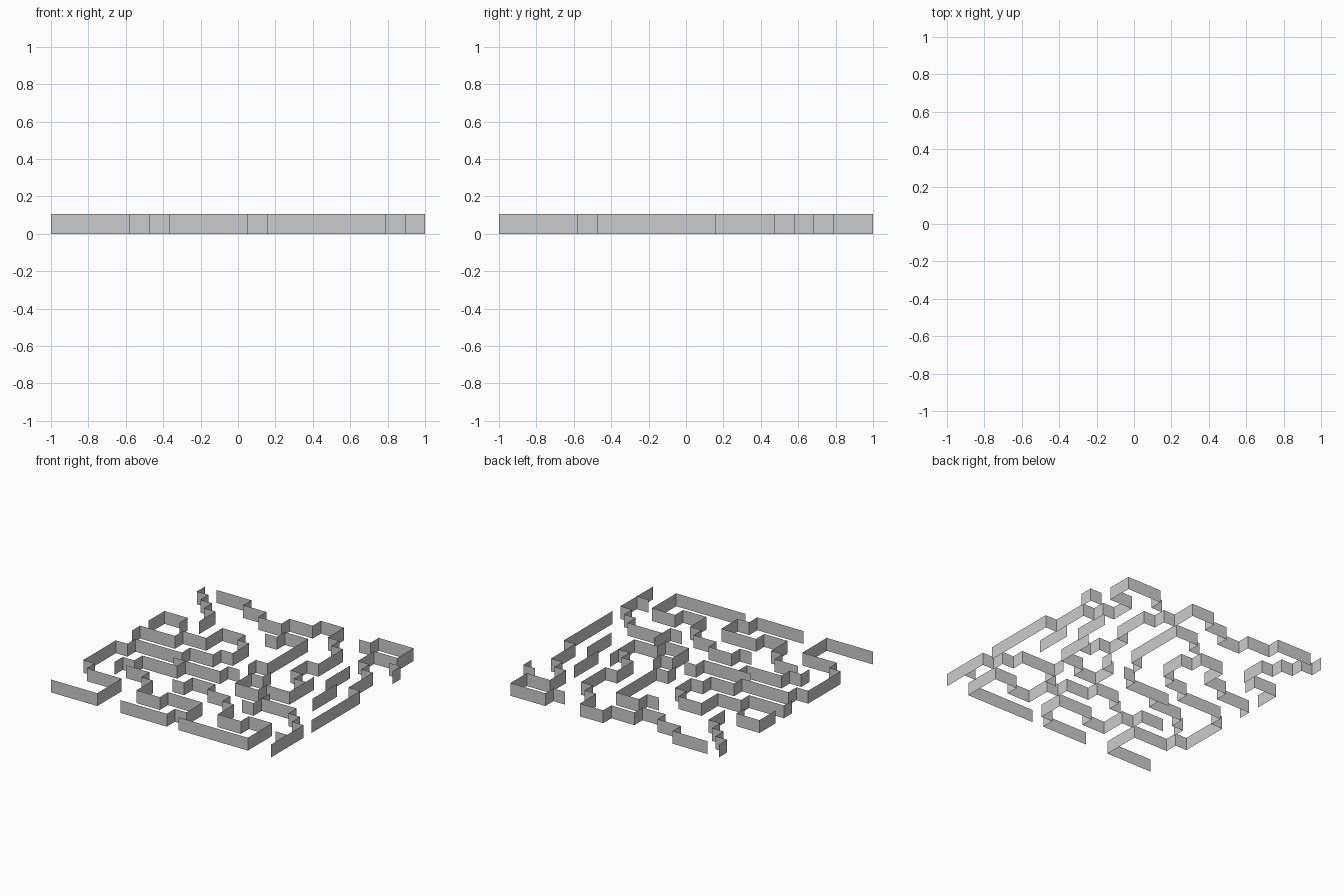
import bpy, bmesh

if "Cube" in bpy.data.objects:
    bpy.data.objects.remove(bpy.data.objects["Cube"])

CELLS = 19
STEP = 2 / CELLS
HEIGHT = STEP
DIRS = {"R": (1, 0), "L": (-1, 0), "U": (0, 1), "D": (0, -1)}


def wall(name, x, y, moves):
    """Thin upright wall that starts at a grid corner and follows the moves."""
    path = [(x, y)]
    for m in moves.split():
        dx, dy = DIRS[m[0]]
        n = int(m[1:] or 1)
        x, y = x + dx * n, y + dy * n
        path.append((x, y))
    bm = bmesh.new()
    cols = []
    for px, py in path:
        cols.append([bm.verts.new((px * STEP - 1, py * STEP - 1, z)) for z in (0, HEIGHT)])
    for a, b in zip(cols, cols[1:]):
        bm.faces.new((a[0], b[0], b[1], a[1]))
    me = bpy.data.meshes.new(name)
    bm.to_mesh(me)
    bm.free()
    bpy.context.collection.objects.link(bpy.data.objects.new(name, me))


# Back walls
wall("back_left_wall", 0, 19, "D R D R D R D2")
wall("back_long_wall", 1, 19,
     "R3 D R2 D R2 U R2 U R2 D2 R D R D3 L D2 R D R D2 L2 D L2 U2 R U")
wall("back_long_wall_stub", 15, 10, "U")
wall("back_right_wall", 14, 18, "R U R3 D2 L2 D2 R D R D3 R D6")
wall("back_right_corner_wall", 18, 16, "R D")

# Middle walls
wall("right_inner_wall", 16, 14, "D3")
wall("right_short_wall", 17, 11, "D3")
wall("centre_hook_wall", 8, 15, "R U R2 D5 L D")
wall("left_hook_wall", 0, 12, "U2 R2 D")
wall("left_long_wall", 0, 10,
     "U R3 U R2 U2 R2 D R D2 L D L2 D L4 D L D4 R D R3 D3 L4")
wall("left_inner_wall", 10, 9, "L D L3 D L3 D L D")
wall("left_inner_wall_stub", 6, 8, "L")

# Front walls
wall("front_left_wall", 3, 5, "R2 D R D2 R2 U R3 D2 L D L4")
wall("front_centre_wall", 7, 5, "R U R2 D R2 D R D2 R2 U R2 D3 L6")
wall("front_right_wall", 13, 5, "R U R3 D R D R D4")
wall("front_right_wall_stub", 14, 6, "U")
wall("right_edge_stub", 18, 2, "R")
